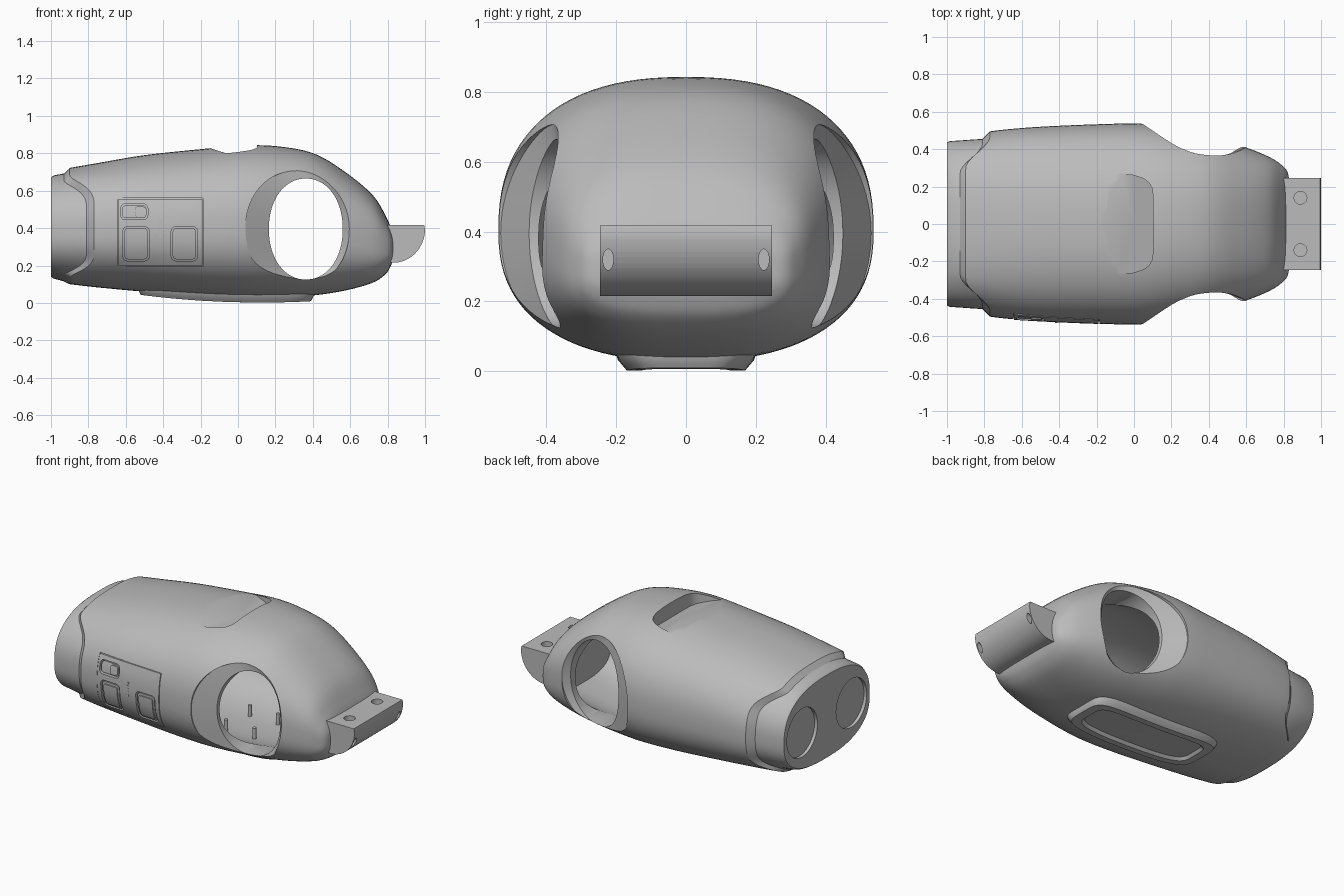
import bpy, bmesh, math
from mathutils import Vector, Matrix

if "Cube" in bpy.data.objects:
    bpy.data.objects.remove(bpy.data.objects["Cube"], do_unlink=True)

grey = bpy.data.materials.new("mid grey plastic")
grey.use_nodes = True
grey.diffuse_color = (0.5, 0.5, 0.5, 1)
grey.node_tree.nodes["Principled BSDF"].inputs["Base Color"].default_value = (0.5, 0.5, 0.5, 1)


def make(name, bm):
    bmesh.ops.recalc_face_normals(bm, faces=bm.faces[:])
    mesh = bpy.data.meshes.new(name)
    bm.to_mesh(mesh)
    bm.free()
    mesh.materials.append(grey)
    ob = bpy.data.objects.new(name, mesh)
    bpy.context.collection.objects.link(ob)
    return ob


def loft(name, rings):
    """Skin a list of equal closed rings and cap both ends."""
    bm = bmesh.new()
    loops = [[bm.verts.new(p) for p in ring] for ring in rings]
    for a, b in zip(loops, loops[1:]):
        for i in range(len(a)):
            j = (i + 1) % len(a)
            bm.faces.new((a[i], a[j], b[j], b[i]))
    for end in (loops[0], loops[-1]):
        centre = bm.verts.new(sum((v.co for v in end), Vector()) / len(end))
        for i in range(len(end)):
            bm.faces.new((end[i], end[(i + 1) % len(end)], centre))
    return make(name, bm)


def cylinder(name, centre, axis, radius, depth):
    bm = bmesh.new()
    turn = Vector(axis).to_track_quat('Z', 'Y').to_matrix().to_4x4()
    bmesh.ops.create_cone(bm, cap_ends=True, segments=40, radius1=radius, radius2=radius,
                          depth=depth, matrix=Matrix.Translation(centre) @ turn)
    return make(name, bm)


def cut(target, cutters):
    for c in cutters:
        mod = target.modifiers.new("cut", 'BOOLEAN')
        mod.operation, mod.solver, mod.object = 'DIFFERENCE', 'EXACT', c
        bpy.context.view_layer.objects.active = target
        bpy.ops.object.modifier_apply(modifier=mod.name)


def power(v, e):
    return math.copysign(abs(v) ** e, v)


def oval(count, n):
    angles = [math.tau * i / count for i in range(count)]
    return [(power(math.cos(a), 2 / n), power(math.sin(a), 2 / n)) for a in angles]


# Hull stations: x, half width, bottom, top, squareness, sweep of the sides
collar = [(-1, .435, .14, .67, 2.5, 0), (-.985, .443, .13, .682, 2.5, 0), (-.93, .455, .115, .692, 2.5, .12)]
main = [(-.9, .495, .1, .722, 2.5, .13), (-.75, .505, .083, .748, 2.45, .06), (-.5, .52, .06, .79, 2.4, 0),
        (-.2, .533, .038, .822, 2.4, 0), (.05, .536, .029, .843, 2.4, 0), (.25, .507, .03, .833, 2.4, 0),
        (.42, .465, .042, .793, 2.5, 0), (.58, .416, .068, .695, 2.6, 0), (.72, .36, .108, .577, 2.8, 0),
        (.79, .315, .155, .465, 3, 0), (.82, .28, .205, .395, 3.2, 0), (.83, .235, .24, .36, 3.2, 0)]


def catmull(pts, steps):
    out = []
    for i in range(len(pts) - 1):
        p = [pts[max(0, min(len(pts) - 1, i + k))] for k in (-1, 0, 1, 2)]
        for s in range(steps):
            t = s / steps
            out.append(tuple(b + .5 * t * (c - a + t * (2 * a - 5 * b + 4 * c - d + t * (3 * (b - c) + d - a)))
                             for a, b, c, d in zip(*p)))
    return out + [pts[-1]]


hull = collar + catmull(main, 5)


def smooth(v):
    t = max(0, min(1, (v - .6) / .35))
    return t * t * (3 - 2 * t)


def section(st, side=0, top=0, bottom=0):
    x, w, zb, zt, n, sweep = st
    w, zb, zt = w - side, zb + bottom, zt - top
    zc = zb + .46 * (zt - zb)
    return [Vector((x + sweep * smooth(abs(c)), w * c, zc + s * ((zt - zc) if s > 0 else (zc - zb))))
            for c, s in oval(96, n)]


def side_y(x, z):
    """Half width of the hull at a given length and height."""
    for a, b in zip(hull, hull[1:]):
        if a[0] <= x <= b[0]:
            t = (x - a[0]) / (b[0] - a[0])
            _, w, zb, zt, n, _ = [p + t * (q - p) for p, q in zip(a, b)]
            zc = zb + .46 * (zt - zb)
            u = abs(z - zc) / ((zt - zc) if z > zc else (zc - zb))
            return w * (1 - u ** n) ** (1 / n)


def side_block(name, x0, x1, z0, z1, out, depth, r=.02):
    """Rounded block following the front wall, from out above it to depth below."""
    outline = []
    for cx, cz, start in ((x1 - r, z1 - r, 0), (x0 + r, z1 - r, 1), (x0 + r, z0 + r, 2), (x1 - r, z0 + r, 3)):
        for k in range(6):
            a = (start + k / 5) * math.pi / 2
            outline.append((cx + r * math.cos(a), cz + r * math.sin(a)))
        nx, nz = ((x0 + r, z1), (x0, z0 + r), (x1 - r, z0), (x1, z1 - r))[start]
        px, pz = outline[-1]
        outline += [(px + (nx - px) * k / 8, pz + (nz - pz) * k / 8) for k in range(1, 8)]
    mx, mz = (x0 + x1) / 2, (z0 + z1) / 2
    rings = []
    for off, scales in ((out, (.02, .25, .5, .75, 1)), (-depth, (1, .75, .5, .25, .02))):
        for s in scales:
            pts = [(mx + (x - mx) * s, mz + (z - mz) * s) for x, z in outline]
            rings.append([(x, -side_y(x, z) - off, z) for x, z in pts])
    return loft(name, rings)


# Hull and its hollow interior
body = loft("hull", [section(s) for s in hull])
cavity = loft("cavity_cutter", [section(s, .1, .13, .06) for s in hull if -.88 < s[0] < .73])
cutters = [cavity]

# Side openings with a slanted rim, and shallow round ports in the collar end
for sign in (1, -1):
    def rim(cx, rx, rz, y, slope, bulge, shift=0):
        return [(cx + rx * c, sign * (y + shift - slope * rx * c - bulge * s * s), .395 + rz * s)
                for c, s in oval(72, 2.1)]
    inner = (.3625, .1975, .27, .41, .2, .04)
    outer = (.3175, .2775, .312, .47, .22, .09)
    cutters.append(loft("opening_cutter", [rim(*inner, -.25), rim(*inner), rim(*outer), rim(*outer, .3)]))
    cutters.append(cylinder("port_cutter", (-1.03, sign * .25, .395), (1, 0, 0), .155, .1))

# Air scoop on top: rounded plan with a gently sloping floor
half = [(-.22, .285), (-.09, .27), (0, .26), (.05, .243), (.08, .222), (.097, .19), (.102, .15)]
plan = half + [(x, -y) for x, y in reversed(half)]
cutters.append(loft("scoop_cutter", [[(x, y, .85 - .32 * (x + .22)) for x, y in plan],
                                     [(x, y, 1) for x, y in plan]]))

# Control panel: groove in the hull, flush insert, sunken controls
cutters.append(side_block("panel_cutter", -.645, -.185, .195, .56, .05, .012, .006))
pockets = [(-.615, -.475, .225, .408), (-.357, -.217, .225, .408), (-.627, -.482, .445, .53)]
pocket_cutters = [side_block("pocket_cutter", *p, .05, .03, .025) for p in pockets]
cut(body, cutters + pocket_cutters)
panel = side_block("control_panel", -.641, -.189, .199, .556, .001, .02, .006)
cut(panel, pocket_cutters)
parts = [body, panel]
for name, p in zip(("left_switch", "right_switch", "button_bed"), pockets):
    parts.append(side_block(name, p[0] + .008, p[1] - .008, p[2] + .008, p[3] - .008, -.006, .04, .02))
for x0 in (-.595, -.337):
    parts.append(side_block("switch_key", x0, x0 + .1, .245, .385, .001, .03, .012))
parts.append(side_block("button", -.55, -.495, .46, .515, .002, .03, .015))
for k in range(5):
    z = .36 + .02 * k
    parts.append(cylinder("indicator", (-.415, -side_y(-.415, z), z), (0, 1, 0), .007, .008))


# Base pad with a sunken centre, curved along its length
def pad_ring(rx, ry, lift):
    pts = [(-.065 + rx * c, ry * s) for c, s in oval(96, 5)]
    return [(x, y, max(0, .002 + .1 * (x - .12) ** 2) + lift) for x, y in pts]


parts.append(loft("base_pad", [pad_ring(.475, .205, .06), pad_ring(.47, .195, .03), pad_ring(.462, .18, .012),
                               pad_ring(.455, .17, 0), pad_ring(.4, .13, 0), pad_ring(.385, .115, .018),
                               pad_ring(.2, .06, .018), pad_ring(.05, .02, .018)]))

# Quarter-round lug at the nose, with screw holes
arc = [(.83 + .17 * math.sin(a), .395 - .18 * math.cos(a)) for a in (math.pi / 2 * k / 16 for k in range(17))]
profile = [(.74, .417), (.74, .215)] + arc + [(.995, .417)]
lug = loft("nose_lug", [[(x, y, z) for x, z in profile] for y in (-.246, .246)])
lug_cutters = []
for sign in (1, -1):
    lug_cutters.append(cylinder("lug_hole_cutter", (.89, sign * .14, .4), (0, 0, 1), .034, .14))
    side = cylinder("lug_side_cutter", (.96, sign * .223, .32), (1, 0, 0), .03, .16)
    for v in side.data.vertices:
        v.co.y = sign * .223 + (v.co.y - sign * .223) * .5
    lug_cutters.append(side)
cut(lug, lug_cutters)
parts.append(lug)

# Screw posts inside the hull
for x in (.0, .2):
    for y in (-.12, .12):
        parts.append(cylinder("screw_post", (x, y, .12), (0, 0, 1), .012, .09))

for c in cutters + pocket_cutters + lug_cutters:
    bpy.data.objects.remove(c, do_unlink=True)
bpy.ops.object.select_all(action='DESELECT')
for ob in parts:
    ob.select_set(True)
bpy.context.view_layer.objects.active = body
bpy.ops.object.shade_smooth_by_angle(angle=math.radians(32))
